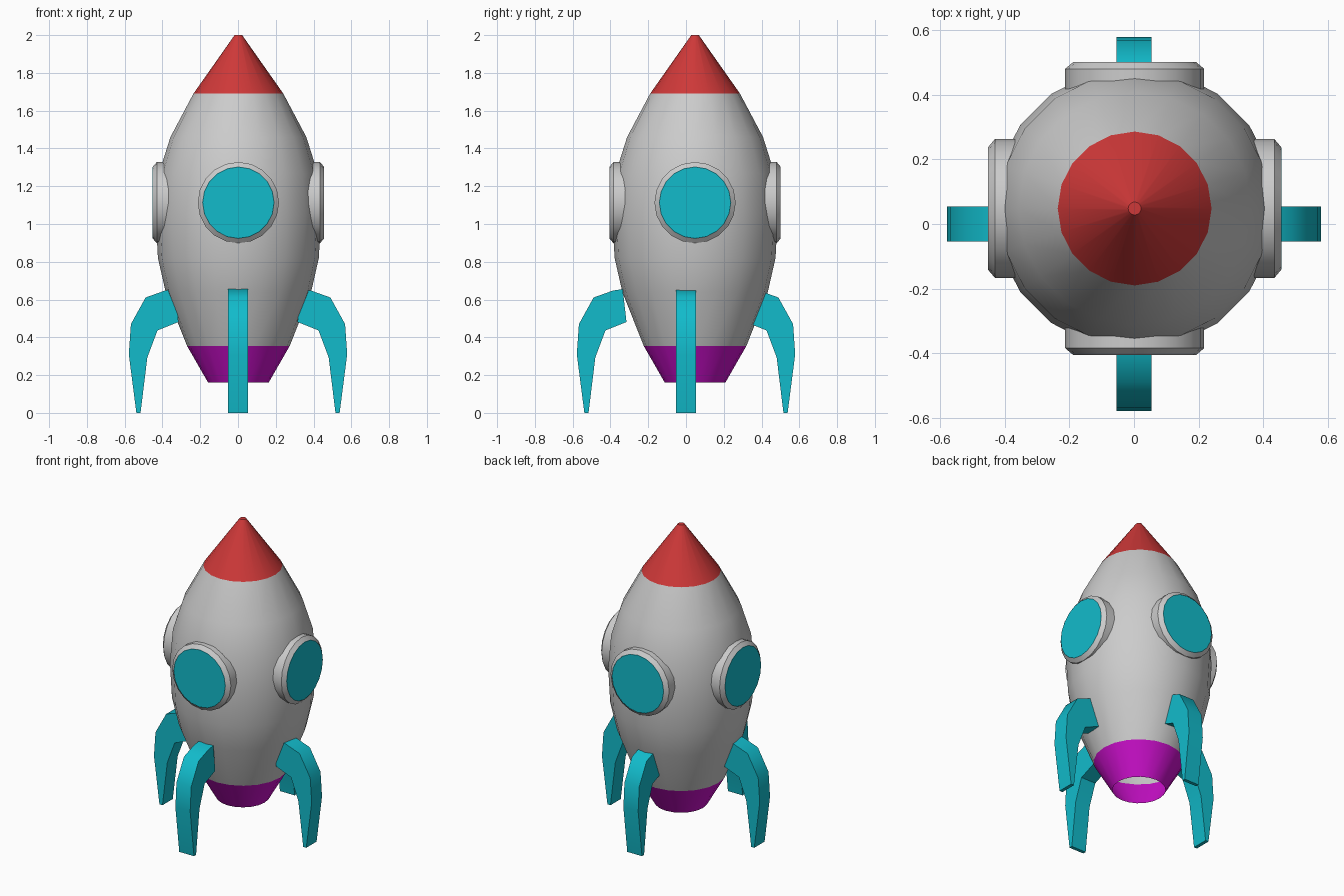
import bpy, bmesh, math
from mathutils import Matrix

if "Cube" in bpy.data.objects:
    bpy.data.objects.remove(bpy.data.objects["Cube"])

CX, CY = 0.002, 0.048      # axis of the hull
SIDES = 20


def material(name, rgb):
    m = bpy.data.materials.new(name)
    m.diffuse_color = (*rgb, 1)
    m.use_nodes = True
    m.node_tree.nodes["Principled BSDF"].inputs["Base Color"].default_value = m.diffuse_color
    return m


red = material("red", (0.62, 0.04, 0.04))
cyan = material("cyan", (0.006, 0.5, 0.6))
purple = material("purple", (0.6, 0.005, 0.6))


def finish(bm, name, mat=None, angle=30):
    mesh = bpy.data.meshes.new(name)
    bm.to_mesh(mesh)
    bm.free()
    ob = bpy.data.objects.new(name, mesh)
    bpy.context.collection.objects.link(ob)
    if mat:
        mesh.materials.append(mat)
    bpy.ops.object.select_all(action='DESELECT')
    ob.select_set(True)
    bpy.context.view_layer.objects.active = ob
    bpy.ops.object.shade_smooth_by_angle(angle=math.radians(angle))
    return ob


def lathe(name, profile, matrix, mat=None, cap=False):
    """Revolve (radius, height) points, listed from low to high, around z."""
    bm = bmesh.new()
    turn = [2 * math.pi * i / SIDES for i in range(SIDES)]
    rings = [[bm.verts.new((r * math.cos(a), r * math.sin(a), z)) for a in turn]
             for r, z in profile]
    for lo, hi in zip(rings, rings[1:]):
        for i in range(SIDES):
            j = (i + 1) % SIDES
            bm.faces.new((lo[i], lo[j], hi[j], hi[i]))
    if cap:
        bm.faces.new(rings[-1])
    bm.transform(matrix)
    return finish(bm, name, mat)


# Hull: open nozzle, body and nose share their joining rings
axis = Matrix.Translation((CX, CY, 0))
lathe("nozzle", [(0.16, 0.16), (0.272, 0.355)], axis, purple)
lathe("body", [(0.272, 0.355), (0.385, 0.64), (0.426, 0.82), (0.438, 1.05),
               (0.42, 1.27), (0.36, 1.46), (0.238, 1.69)], axis)
lathe("nose_cone", [(0.238, 1.69), (0.02, 2.0)], axis, red, cap=True)

# Fin outline (distance from centre, height)
FIN = [(0.335, 0.655), (0.385, 0.648), (0.489, 0.611), (0.567, 0.47), (0.578, 0.31),
       (0.538, 0), (0.516, 0), (0.48, 0.294), (0.426, 0.437), (0.315, 0.481)]

for n, side in enumerate(("right", "back", "left", "front")):
    spin = Matrix.Rotation(n * math.pi / 2, 4, 'Z')

    # Porthole: chamfered rim with a flush glass disc
    place = (Matrix.Translation((CX, CY, 1.113)) @ spin
             @ Matrix.Rotation(math.pi / 2, 4, 'Y'))
    lathe(side + "_porthole_rim", [(0.215, 0.34), (0.215, 0.432), (0.19, 0.453)], place)
    lathe(side + "_porthole_glass", [(0.19, 0.4525), (0.189, 0.4535)], place, cyan, cap=True)

    # Fin: extruded outline
    bm = bmesh.new()
    face = bm.faces.new([bm.verts.new((x, -0.054, z)) for x, z in FIN])
    out = bmesh.ops.extrude_face_region(bm, geom=[face])
    new = [v for v in out["geom"] if isinstance(v, bmesh.types.BMVert)]
    bmesh.ops.translate(bm, verts=new, vec=(0, 0.108, 0))
    bmesh.ops.recalc_face_normals(bm, faces=bm.faces)
    bm.transform(spin)
    finish(bm, side + "_fin", cyan, 45)
